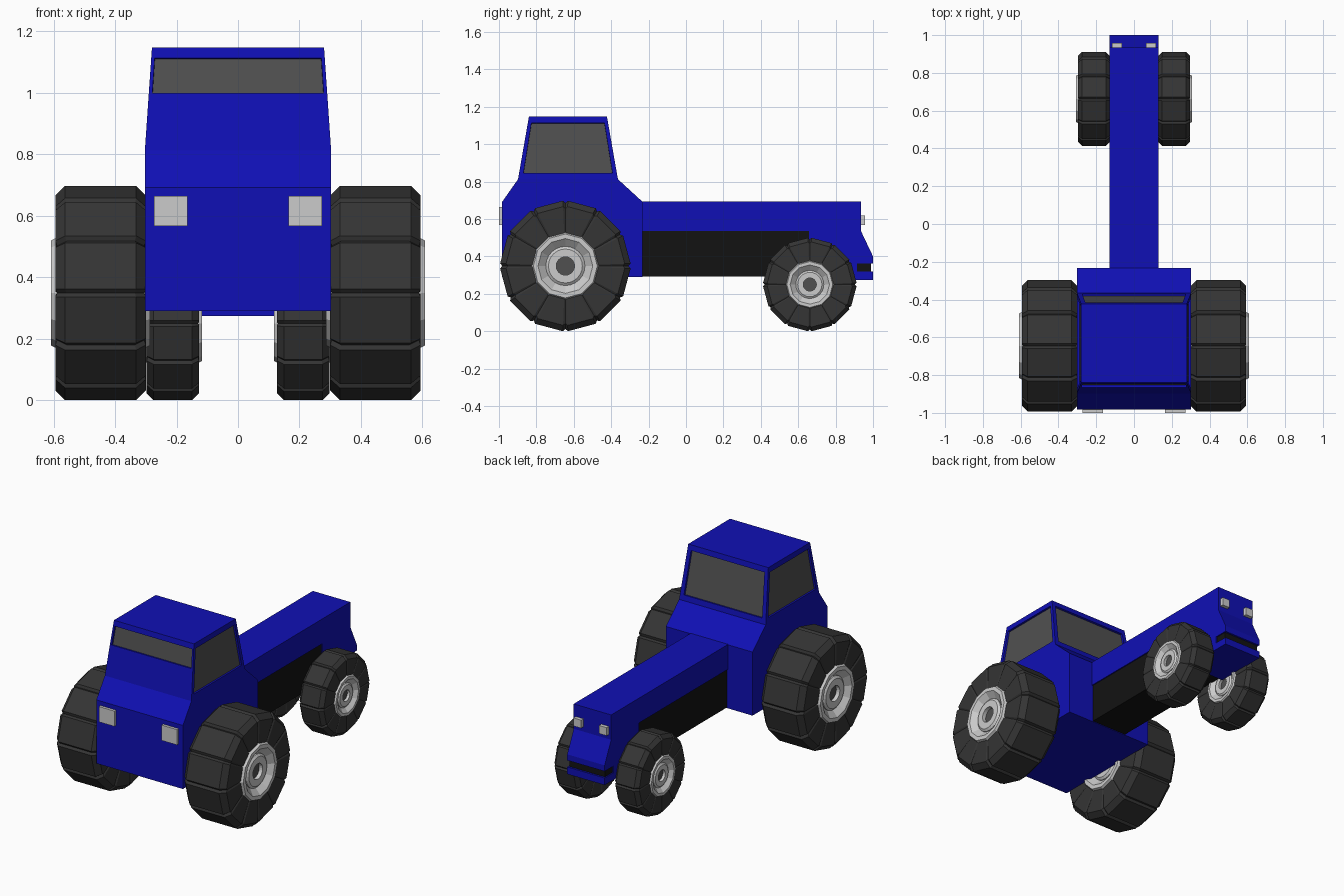
import bpy, bmesh
from math import sin, cos, radians
from mathutils import Vector

if "Cube" in bpy.data.objects:
    bpy.data.objects.remove(bpy.data.objects["Cube"])


def material(name, rgb):
    m = bpy.data.materials.new(name)
    m.diffuse_color = (*rgb, 1)
    m.use_nodes = True
    m.node_tree.nodes["Principled BSDF"].inputs["Base Color"].default_value = m.diffuse_color
    return m


BLUE = material("blue_paint", (0.005, 0.005, 0.46))
RUBBER = material("rubber", (0.035, 0.035, 0.035))
GLASS = material("dark_glass", (0.08, 0.08, 0.08))
BLACK = material("black", (0.006, 0.006, 0.006))


def finish(name, bm, *mats):
    bmesh.ops.remove_doubles(bm, verts=bm.verts, dist=1e-5)
    bmesh.ops.recalc_face_normals(bm, faces=bm.faces)
    me = bpy.data.meshes.new(name)
    bm.to_mesh(me)
    bm.free()
    for m in mats:
        me.materials.append(m)
    ob = bpy.data.objects.new(name, me)
    bpy.context.collection.objects.link(ob)
    return ob


def loft(bm, rings, closed=False):
    """Skin a list of equal-length point loops; cap the ends unless closed."""
    rows = [[bm.verts.new(p) for p in ring] for ring in rings]
    n = len(rows[0])
    pairs = list(zip(rows, rows[1:])) + ([(rows[-1], rows[0])] if closed else [])
    faces = [bm.faces.new((a[i], a[(i + 1) % n], b[(i + 1) % n], b[i]))
             for a, b in pairs for i in range(n)]
    if not closed:
        bm.faces.new(rows[0][::-1])
        bm.faces.new(rows[-1])
    return faces


def prism(name, profile, x0, x1, *mats):
    """Extrude a (y, z) profile from x0 to x1."""
    bm = bmesh.new()
    loft(bm, [[(x, y, z) for y, z in profile] for x in (x0, x1)])
    return finish(name, bm, *mats)


def box(name, x0, x1, y0, y1, z0, z1, *mats):
    return prism(name, [(y0, z0), (y1, z0), (y1, z1), (y0, z1)], x0, x1, *mats)


def lathe(name, profile, steps, centre, *mats):
    """Spin a closed (x, r) profile round the x axis; steps = (angle, scale)."""
    bm = bmesh.new()
    c = Vector(centre)
    loft(bm, [[c + Vector((x * s, r * s * cos(a), r * s * sin(a))) for x, r in profile]
              for a, s in steps], closed=True)
    return finish(name, bm, *mats)


def symmetric(half):
    return half + [(-x, r) for x, r in half[::-1]]


# Cab: stacked rectangles, with recessed windows in the upper four faces
bm = bmesh.new()
levels = [(0.29, -0.983, -0.232, 0.303), (0.692, -0.983, -0.232, 0.303),
          (0.813, -0.898, -0.364, 0.303), (1.147, -0.84, -0.4225, 0.28)]
faces = loft(bm, [[(-w, a, z), (w, a, z), (w, b, z), (-w, b, z)] for z, a, b, w in levels])
for i, f in enumerate(faces[-4:]):
    low_l, low_r, top_r, top_l = [v.co.copy() for v in f.verts]
    v0, u = (0.56, 0.02) if i == 0 else (0.10, 0.045)  # front window is shallow
    bmesh.ops.inset_individual(bm, faces=[f], thickness=0.01)
    for v, (s, t) in zip(f.verts, [(u, v0), (1 - u, v0), (1 - u, 0.9), (u, 0.9)]):
        v.co = low_l.lerp(low_r, s).lerp(top_l.lerp(top_r, s), t)
    bm.normal_update()
    bmesh.ops.inset_individual(bm, faces=[f], thickness=0.001, depth=-0.012)
    f.material_index = 1
finish("cab", bm, BLUE, GLASS)

# Hood with the nose and its grille slot
prism("hood", [(-0.24, 0.694), (0.935, 0.694), (0.935, 0.537), (1.0, 0.40), (1.0, 0.362),
               (0.914, 0.362), (0.914, 0.32), (1.0, 0.32), (1.0, 0.275), (0.658, 0.275),
               (0.658, 0.537), (-0.24, 0.537)], -0.131, 0.131, BLUE)
box("grille", -0.124, 0.124, 0.90, 0.988, 0.318, 0.364, BLACK)
box("engine", -0.124, 0.124, -0.24, 0.665, 0.294, 0.54, BLACK)

# Wheels
TREAD = [(radians(30 * k + d), s) for k in range(12)
         for d, s in ((0, 0.965), (2.2, 1), (27.8, 1))]
RIM = [(radians(30 * k), 1) for k in range(12)]
ROUND = [(radians(15 * k), 1) for k in range(24)]


def wheel(name, x, y, R, w):
    c = (x, y, R)
    b, h = 0.09 * R, w + 0.04 * R
    lathe(name + "_tyre", symmetric([(w, 0.48 * R), (w, R - b), (w - b, R)]), TREAD, c, RUBBER)
    lathe(name + "_rim", symmetric([(w - 0.08 * R, 0.28 * R), (h, 0.42 * R), (h, 0.49 * R),
                                    (w - 0.02 * R, 0.52 * R)]), RIM, c)
    lathe(name + "_hub", symmetric([(w - 0.09 * R, 0.14 * R), (w - 0.01 * R, 0.14 * R),
                                    (w - 0.01 * R, 0.26 * R), (w - 0.04 * R, 0.30 * R)]), ROUND, c)
    lathe(name + "_hub_centre", symmetric([(w - 0.08 * R, 0), (w - 0.08 * R, 0.15 * R)]),
          ROUND, c, GLASS)


for side, s in (("left", -1), ("right", 1)):
    wheel("large_wheel_" + side, s * 0.447, -0.645, 0.349, 0.147)
    wheel("small_wheel_" + side, s * 0.212, 0.662, 0.25, 0.085)
    # Lamps on the cab and on the nose
    box("cab_lamp_" + side, *sorted((s * 0.165, s * 0.273)), -1.0, -0.975, 0.567, 0.664)
    box("nose_lamp_" + side, *sorted((s * 0.063, s * 0.116)), 0.93, 0.958, 0.567, 0.618)
